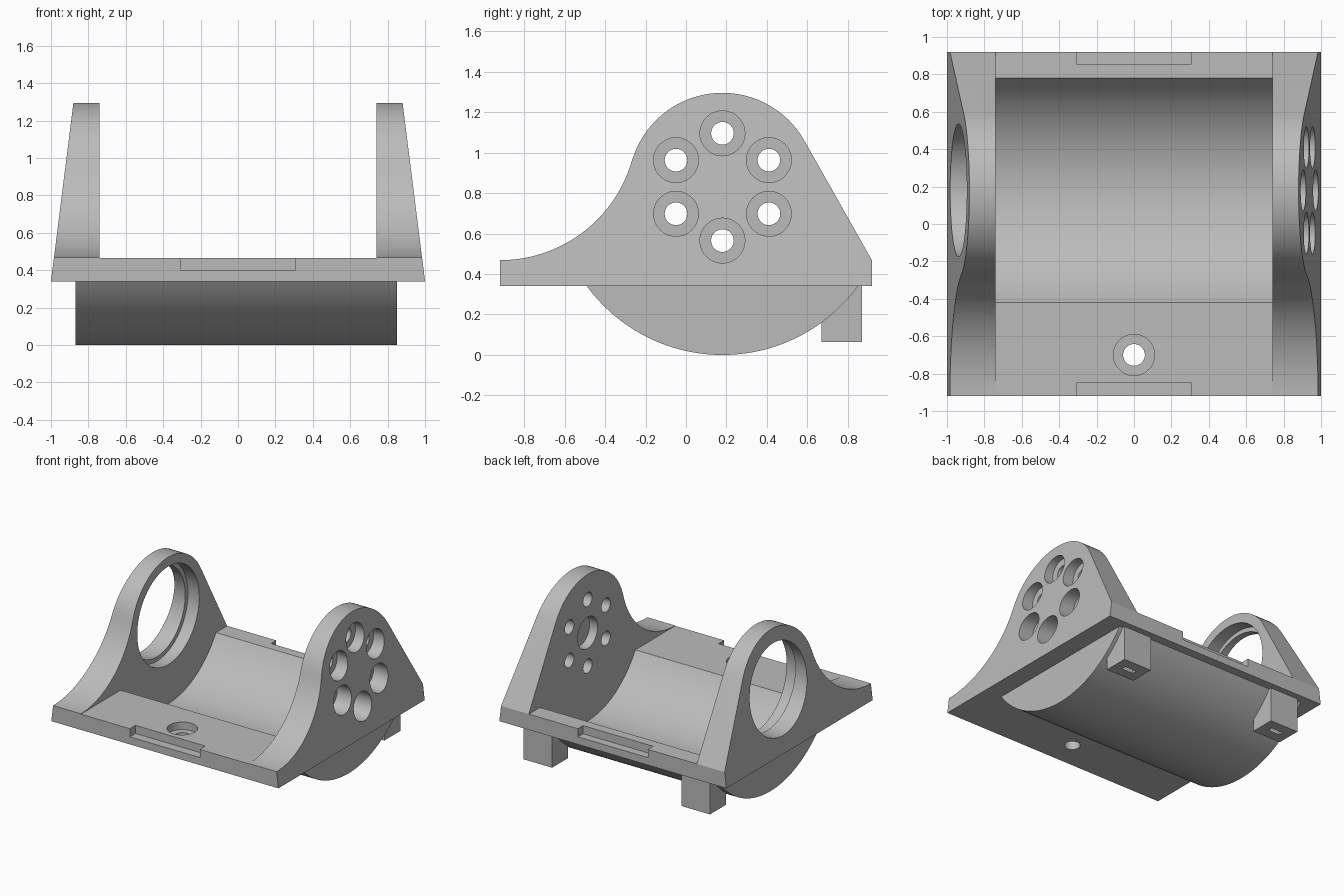
import bpy, bmesh
from math import sin, cos, pi, radians

cube = bpy.data.objects.get("Cube")
if cube:
    bpy.data.objects.remove(cube, do_unlink=True)

grey = bpy.data.materials.new("plain_grey")
grey.use_nodes = True
grey.diffuse_color = (0.5, 0.5, 0.5, 1)
grey.node_tree.nodes["Principled BSDF"].inputs["Base Color"].default_value = (0.5, 0.5, 0.5, 1)

AXIS_Y, AXIS_Z = 0.18, 0.83      # line shared by trough, ring and bolt circle
BASE, DECK = 0.34, 0.465         # underside and top of the plate
END, INNER = 0.92, 0.74          # half depth, half distance between walls


def arc(cy, cz, r, start, stop, n):
    """Points on an arc, angles in degrees."""
    angles = [radians(start + (stop - start) * i / n) for i in range(n + 1)]
    return [(cy + r * cos(a), cz + r * sin(a)) for a in angles]


def circle(cy, cz, r, n=48):
    return arc(cy, cz, r, 0, 360, n)[:-1]


def rect(a0, a1, b0, b1):
    return [(a0, b0), (a1, b0), (a1, b1), (a0, b1)]


def prism(name, outline, lo, hi, axis="x"):
    """Extrude an outline along x (outline in y, z) or z (outline in x, y)."""
    bm = bmesh.new()
    rings = []
    for u in (lo, hi):
        rings.append([bm.verts.new((u, a, b) if axis == "x" else (a, b, u)) for a, b in outline])
    n = len(outline)
    bm.faces.new(rings[0])
    bm.faces.new(rings[1])
    for i in range(n):
        j = (i + 1) % n
        bm.faces.new((rings[0][i], rings[0][j], rings[1][j], rings[1][i]))
    bmesh.ops.recalc_face_normals(bm, faces=bm.faces)
    mesh = bpy.data.meshes.new(name)
    bm.to_mesh(mesh)
    bm.free()
    mesh.materials.append(grey)
    obj = bpy.data.objects.new(name, mesh)
    bpy.context.collection.objects.link(obj)
    return obj


def combine(body, tool, operation):
    mod = body.modifiers.new(tool.name, "BOOLEAN")
    mod.operation, mod.object, mod.solver = operation, tool, "EXACT"
    bpy.context.view_layer.objects.active = body
    bpy.ops.object.modifier_apply(modifier=mod.name)
    bpy.data.objects.remove(tool, do_unlink=True)


def add(body, *args):
    combine(body, prism(*args), "UNION")


def cut(body, *args):
    combine(body, prism(*args), "DIFFERENCE")


# Side profile: plate, concave sweep, rounded crown, straight back slope
sweep = arc(-END, 1.147, 0.679, -90, -15.9, 24)
crown = arc(AXIS_Y, AXIS_Z, 0.465, 164.1, 29.4, 32)
profile = [(-END, BASE)] + sweep + crown[1:] + [(END, DECK), (END, BASE)]
cradle = prism("cradle_body", profile, -1, 1)
for v in cradle.data.vertices:   # outer faces lean inward towards the top
    v.co.x *= 1 - (v.co.z - BASE) * 0.1257

# Open the space between the two walls
cut(cradle, "wall_gap", rect(-1.2, 1.2, DECK, 1.6), -INNER, INNER)

# Trough shell under the plate
add(cradle, "trough_shell", arc(AXIS_Y, AXIS_Z, 0.83, -148.8, -31.2, 56), -0.87, 0.85)

# Two feet at the back, each with a small slot underneath
for s in (-1, 1):
    mid = 0.695 * s
    add(cradle, "foot", rect(mid - 0.125, mid + 0.125, 0.67, 0.87), 0.065, 0.38, "z")
    cut(cradle, "foot_slot", rect(mid - 0.05, mid + 0.05, 0.75, 0.79), 0.0, 0.16, "z")

# Trough hollow
cut(cradle, "trough_hollow", circle(AXIS_Y, AXIS_Z, 0.702, 128), -INNER, INNER)

# Shallow notches in the front and back edges
for y0, y1 in ((-1.1, -0.85), (0.855, 1.1)):
    cut(cradle, "edge_notch", rect(-0.308, 0.308, y0, y1), 0.40, 0.6, "z")

# Counterbored hole in the front deck
cut(cradle, "deck_hole", circle(0, -0.70, 0.058), 0.2, 0.6, "z")
cut(cradle, "deck_counterbore", circle(0, -0.70, 0.11), 0.405, 0.6, "z")

# Large stepped opening in the right wall
cut(cradle, "ring_opening", circle(AXIS_Y, AXIS_Z, 0.355, 80), -1.2, -0.6)
cut(cradle, "ring_step", circle(AXIS_Y, AXIS_Z, 0.39, 80), -0.84, -0.6)

# Six counterbored bolt holes and a blind centre recess in the left wall
for i in range(6):
    a = pi / 2 + i * pi / 3
    y, z = AXIS_Y + 0.265 * cos(a), AXIS_Z + 0.265 * sin(a)
    cut(cradle, "bolt_hole", circle(y, z, 0.056, 32), 0.6, 1.2)
    cut(cradle, "bolt_counterbore", circle(y, z, 0.111, 40), 0.83, 1.2)
cut(cradle, "centre_recess", circle(AXIS_Y, AXIS_Z, 0.125), 0.6, 0.81)

# Smooth curved faces, keep edges sharp
bpy.ops.object.select_all(action="DESELECT")
cradle.select_set(True)
bpy.context.view_layer.objects.active = cradle
bpy.ops.object.shade_smooth_by_angle(angle=radians(25))
